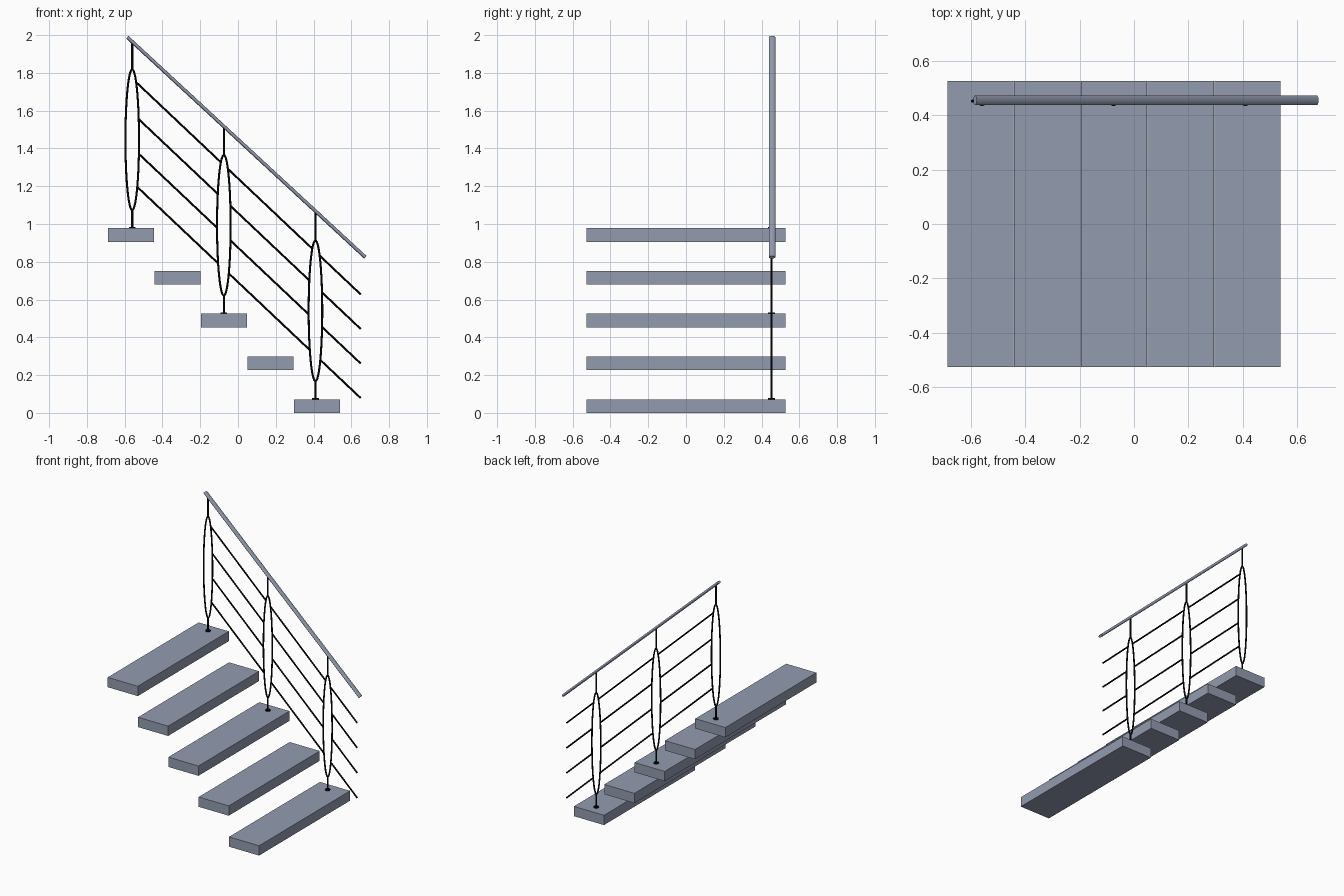
import bpy
from math import cos, sin, pi, sqrt, atan2
from mathutils import Vector

if "Cube" in bpy.data.objects:
    bpy.data.objects.remove(bpy.data.objects["Cube"], do_unlink=True)


def material(name, color, roughness=0.5):
    mat = bpy.data.materials.new(name)
    mat.use_nodes = True
    mat.diffuse_color = (*color, 1)
    bsdf = next(n for n in mat.node_tree.nodes if n.type == 'BSDF_PRINCIPLED')
    bsdf.inputs["Base Color"].default_value = (*color, 1)
    bsdf.inputs["Roughness"].default_value = roughness
    return mat


slate = material("slate_grey", (0.29, 0.33, 0.43))
black = material("black_metal", (0.004, 0.004, 0.004))


def smooth(obj):
    bpy.ops.object.select_all(action='DESELECT')
    obj.select_set(True)
    bpy.context.view_layer.objects.active = obj
    bpy.ops.object.shade_smooth_by_angle()


def tube(name, points, radius, mat, closed=False):
    """Round bar swept along a list of points, as a mesh."""
    curve = bpy.data.curves.new(name + "_path", 'CURVE')
    curve.dimensions = '3D'
    spline = curve.splines.new('POLY')
    spline.points.add(len(points) - 1)
    for p, co in zip(spline.points, points):
        p.co = (*co, 1)
    spline.use_cyclic_u = closed
    curve.bevel_depth = radius
    curve.bevel_resolution = 2
    curve.use_fill_caps = not closed
    temp = bpy.data.objects.new(name + "_path", curve)
    bpy.context.collection.objects.link(temp)
    graph = bpy.context.evaluated_depsgraph_get()
    mesh = bpy.data.meshes.new_from_object(temp.evaluated_get(graph))
    bpy.data.objects.remove(temp, do_unlink=True)
    mesh.name = name
    mesh.materials.clear()
    mesh.materials.append(mat)
    obj = bpy.data.objects.new(name, mesh)
    bpy.context.collection.objects.link(obj)
    smooth(obj)
    return obj


# Floating treads, lowest first
run, rise = 0.246, 0.2265
tread_depth, tread_height, tread_width = 0.244, 0.072, 1.054
first_x = 0.418
for i in range(5):
    bpy.ops.mesh.primitive_cube_add(
        size=1, location=(first_x - i * run, 0, tread_height / 2 + i * rise))
    tread = bpy.context.object
    tread.name = f"tread_{i + 1}"
    tread.scale = (tread_depth, tread_width, tread_height)
    tread.data.materials.append(slate)

# Handrail: flattened oval bar
rail_y = 0.456
top = Vector((-0.586, rail_y, 1.989))
low = Vector((0.674, rail_y, 0.824))
span = low - top
bpy.ops.mesh.primitive_cylinder_add(
    vertices=24, radius=1, depth=1, location=(top + low) / 2,
    rotation=(0, atan2(span.x, span.z), 0))
rail = bpy.context.object
rail.name = "handrail"
rail.scale = (0.0095, 0.0175, span.length)
rail.data.materials.append(slate)
smooth(rail)


def rail_z(x):
    return top.z + (x - top.x) * span.z / span.x


# Balusters: foot plate, stem, open oval, upper stem
post_y = 0.453
post_x = [-0.56, -0.075, 0.41]
post_base = [tread_height + i * rise for i in (4, 2, 0)]
half_w, half_h, oval_mid = 0.036, 0.372, 0.468
for n, (x, z) in enumerate(zip(post_x, post_base), 1):
    bpy.ops.mesh.primitive_cylinder_add(
        vertices=24, radius=0.018, depth=0.006, location=(x, post_y, z + 0.003))
    foot = bpy.context.object
    foot.name = f"post_foot_{n}"
    foot.data.materials.append(black)
    smooth(foot)
    mid = z + oval_mid
    ring = [(x + half_w * cos(a), post_y, mid + half_h * sin(a))
            for a in (2 * pi * k / 64 for k in range(64))]
    tube(f"post_oval_{n}", ring, 0.0055, black, closed=True)
    tube(f"post_lower_stem_{n}",
         [(x, post_y, z), (x, post_y, mid - half_h)], 0.0055, black)
    tube(f"post_upper_stem_{n}",
         [(x, post_y, mid + half_h), (x, post_y, rail_z(x))], 0.0055, black)

# Sloping infill rods, broken at each open oval
slope = -0.945
for r in range(4):
    start_z = 1.742 - r * 0.183

    def rod_point(x):
        return (x, post_y, start_z + slope * (x + 0.53))

    def oval_edge(n, side):
        # Walk to where the rod meets the oval outline
        x = post_x[n] + side * half_w
        for _ in range(12):
            t = (rod_point(x)[2] - post_base[n] - oval_mid) / half_h
            x = post_x[n] + side * half_w * sqrt(max(0, 1 - t * t))
        return x

    for n in range(3):
        end = oval_edge(n + 1, -1) if n < 2 else 0.65
        tube(f"infill_rod_{r + 1}_{n + 1}",
             [rod_point(oval_edge(n, 1)), rod_point(end)], 0.0055, black)
